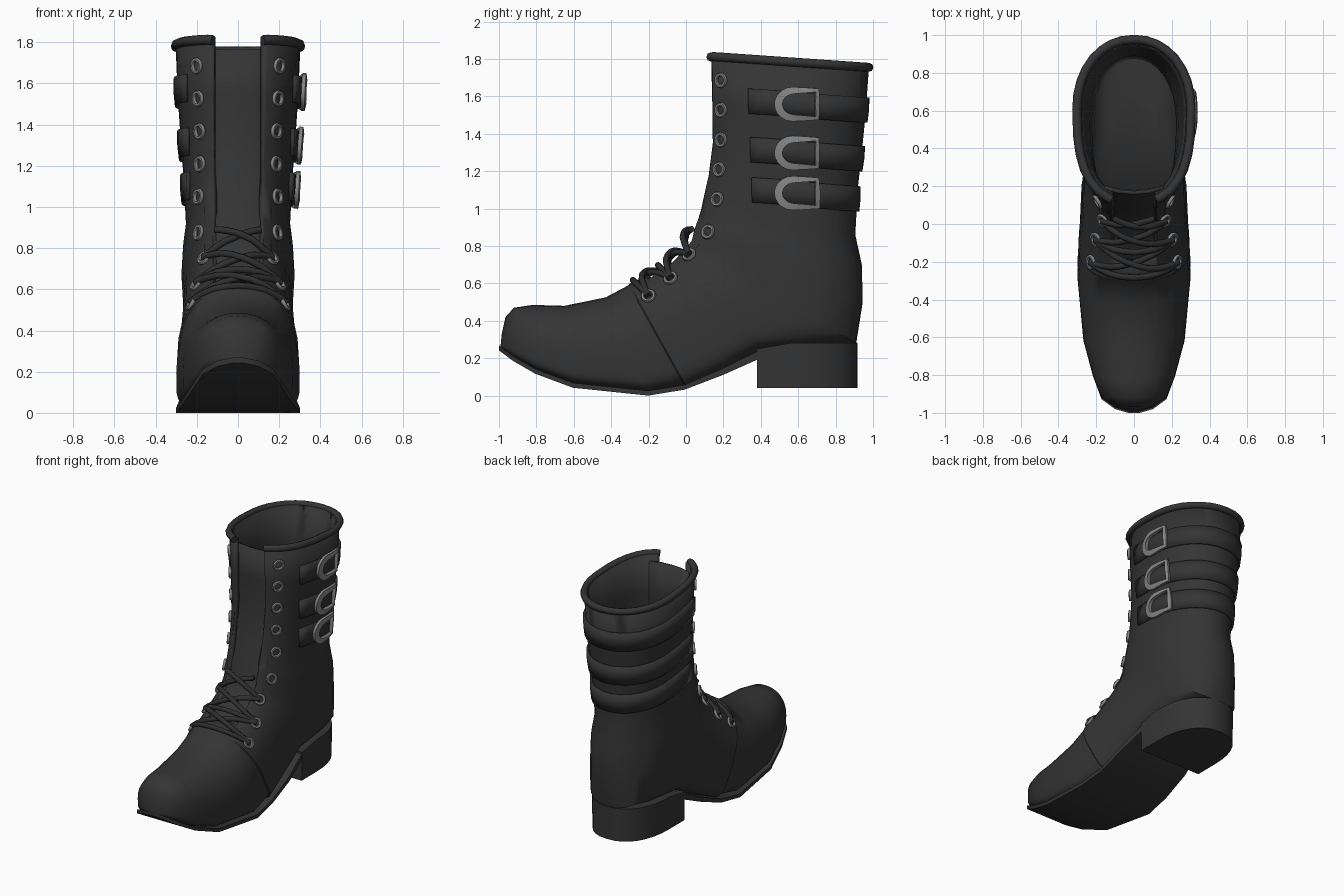
import bpy, bmesh, math
from mathutils import Vector
from mathutils.bvhtree import BVHTree

if "Cube" in bpy.data.objects:
    bpy.data.objects.remove(bpy.data.objects["Cube"])


def material(name, v):
    m = bpy.data.materials.new(name)
    m.diffuse_color = (v, v, v, 1)
    m.use_nodes = True
    m.node_tree.nodes["Principled BSDF"].inputs["Base Color"].default_value = m.diffuse_color
    return m


LEATHER = material("black leather", 0.035)
LACE = material("lace black", 0.028)
METAL = material("grey metal", 0.24)


def finish(ob, mat, angle=40):
    ob.data.materials.clear()
    ob.data.materials.append(mat)
    bpy.ops.object.select_all(action='DESELECT')
    ob.select_set(True)
    bpy.context.view_layer.objects.active = ob
    if ob.type == 'CURVE':
        bpy.ops.object.convert(target='MESH')
    bpy.ops.object.shade_smooth_by_angle(angle=math.radians(angle))


def from_bmesh(name, bm, mat, thickness=0, offset=0):
    bmesh.ops.recalc_face_normals(bm, faces=bm.faces)
    me = bpy.data.meshes.new(name)
    bm.to_mesh(me)
    ob = bpy.data.objects.new(name, me)
    bpy.context.collection.objects.link(ob)
    if thickness:
        mod = ob.modifiers.new("thickness", 'SOLIDIFY')
        mod.thickness, mod.offset = thickness, offset
    finish(ob, mat)


def skin(rows, closed=False, caps=()):
    """Join rows of points with quads, capping the chosen rows."""
    bm = bmesh.new()
    grid = [[bm.verts.new(p) for p in row] for row in rows]
    n = len(rows[0])
    for a, b in zip(grid, grid[1:]):
        for k in range(n if closed else n - 1):
            j = (k + 1) % n
            bm.faces.new((a[k], a[j], b[j], b[k]))
    for c in caps:
        bm.faces.new(grid[c])
    bmesh.ops.recalc_face_normals(bm, faces=bm.faces)
    return bm


def tube(name, pts, radius, mat, closed=False):
    cu = bpy.data.curves.new(name, 'CURVE')
    cu.dimensions = '3D'
    cu.bevel_depth, cu.bevel_resolution, cu.use_fill_caps = radius, 2, True
    sp = cu.splines.new('POLY')
    sp.points.add(len(pts) - 1)
    for q, p in zip(sp.points, pts):
        q.co = (*p, 1)
    sp.use_cyclic_u = closed
    ob = bpy.data.objects.new(name, cu)
    bpy.context.collection.objects.link(ob)
    finish(ob, mat, 50)


def left(v):
    return Vector((-v.x, v.y, v.z))


# Upper: sections fanning from toe to shaft (front y, z, back y, z, half width)
SECTIONS = [
    (-.985, .33, -.992, .26, .03), (-.965, .42, -.972, .245, .1), (-.92, .47, -.92, .205, .172),
    (-.82, .485, -.8, .135, .217), (-.65, .48, -.6, .06, .268), (-.43, .525, -.2, .018, .3),
    (-.307, .59, -.007, .05, .287),
    (-.2, .65, .2, .14, .278), (-.1, .72, .42, .25, .27), (-.04, .79, .75, .27, .268),
    (0, .85, .91, .28, .266), (.015, .9, .945, .5, .275), (.035, .95, .94, .7, .267),
    (.05, 1, .905, .86, .253), (.095, 1.18, .92, 1.12, .265), (.12, 1.35, .94, 1.3, .278),
    (.12, 1.55, .96, 1.5, .292), (.115, 1.815, .978, 1.755, .303)]
SEAM = 6
SIDES = 32


def ring(i, grow=1.0):
    """Rounded section, flat at the sole and oval higher up."""
    fy, fz, by, bz, w = SECTIONS[i]
    front, back = Vector((0, fy, fz)), Vector((0, by, bz))
    mid = front.lerp(back, .66 if i < SEAM else .57)
    n_front = 2.2 + .025 * i
    n_back = min(5.5, max(2.1, 5.5 - .95 * (i - 7)))
    pts = []
    for k in range(SIDES):
        t = 2 * math.pi * k / SIDES
        c, s = math.cos(t), math.sin(t)
        n, end = (n_front, front) if c > 0 else (n_back, back)
        p = mid + (end - mid) * abs(c) ** (2 / n) * grow
        p.x = math.copysign(w * grow * abs(s) ** (2 / n), s)
        pts.append(p)
    return pts


rings = [ring(i) for i in range(len(SECTIONS))]
# Stitched step where the vamp meets the rear part
rings.insert(SEAM + 1, [p + Vector((0, .008, 0)) for p in ring(SEAM, 1.025)])
bm = skin(rings, True, [0])
BODY = BVHTree.FromBMesh(bm)
# Front opening
GAP = .12
for x in (-GAP, GAP):
    bmesh.ops.bisect_plane(bm, geom=bm.verts[:] + bm.edges[:] + bm.faces[:],
                           plane_co=(x, 0, 0), plane_no=(1, 0, 0))
hole = []
for f in bm.faces:
    c = f.calc_center_median()
    if abs(c.x) < GAP and c.y < .3 and c.z > .66:
        hole.append(f)
bmesh.ops.delete(bm, geom=hole, context='FACES')
from_bmesh("boot_upper", bm, LEATHER, .03, -1)

# Tongue behind the opening
rows = []
for fy, fz, *_ in SECTIONS[SEAM:]:
    z = min(fz, 1.765) - (.03 if fz < .95 else 0)
    rows.append([(x, fy + .05 + 1.1 * x * x, z) for x in (-.16, -.08, 0, .08, .16)])
from_bmesh("tongue", skin(rows), LEATHER, .02)

# Rolled collar around the top
cut = Vector((GAP, .13, 1.81))
top = [p for p in rings[-1] if abs(p.x) > GAP or p.y > .5]
tube("collar", [cut] + top + [left(cut)], .024, LEATHER)

# Sole follows the underside of the foot sections
rows = []
for fy, fz, y, z, w in SECTIONS[:9]:
    low, high = max(0, z - .018 - .05 * max(0, y)), z + .008
    w = w if y < .3 else .245
    y *= 1.008
    rows.append([(-w, y, low), (w, y, low), (w, y, high), (-w, y, high)])
from_bmesh("sole", skin(rows, True, [0, -1]), LEATHER)

# Heel block: straight front, rounded back
HEEL = .252
plan = [(HEEL, .38)]
for i in range(9):
    a = math.pi / 2 * i / 8
    plan.append((HEEL * max(0, math.cos(a)) ** .85, .55 + .368 * math.sin(a) ** .9))
plan += [(-x, y) for x, y in reversed(plan[:-1])]
rows = [[(x, y, .04) for x, y in plan],
        [(x * 1.02, y, .25 + .03 * min(1, (y - .38) / .15)) for x, y in plan]]
from_bmesh("heel", skin(rows, True, [0, 1]), LEATHER)


def side_hit(y, z):
    """Point and outward normal on the right side of the boot."""
    p, n, _, _ = BODY.ray_cast(Vector((1, y, z)), Vector((-1, 0, 0)))
    return p, (n if n.x > 0 else -n)


# Three straps wrapped around the shaft, each with a D buckle
for i, zc in enumerate((1.56, 1.3, 1.085)):
    rows = []
    for k in range(27):
        a = .8 + (2 * math.pi - 1.45) * k / 26
        d = Vector((math.sin(a), -math.cos(a), 0))
        row = []
        for h in (-.067, 0, .067):
            start = Vector((0, .6, zc - .005 + h + .028 * math.cos(a)))
            p = BODY.ray_cast(start, d)[0]
            row.append(p + d * (.008 if h else .011))
        rows.append(row)
    from_bmesh(f"strap_{i + 1}", skin(rows), LEATHER, .018)

    # Flat D frame, wider on its round side
    R = .074
    outline = [(.695, -R), (.695, 0), (.695, R), (.64, R)]
    outline += [(.58 - .085 * math.sin(math.pi * j / 10), R * math.cos(math.pi * j / 10))
                for j in range(11)] + [(.64, -R)]
    loops = [[], [], [], []]
    for y, h in outline:
        band = .012 + .01 * max(0, min(1, (.66 - y) / .1))
        v = Vector((y - .62, h)).normalized() * band
        for loop, side, out in zip(loops, (-1, 1, 1, -1), (.018, .018, .036, .042)):
            p, n = side_hit(y + v.x * side, zc + h + v.y * side)
            loop.append(p + n * out)
    from_bmesh(f"buckle_{i + 1}", skin(loops + loops[:1], True), METAL)

# Eyelets, mirrored on both sides
HOLES = [(-.2, .53), (-.08, .625), (.02, .75), (.12, .875)]
HOLES += [(.17 + .02 * min(1, k / 2), 1.05 + .159 * k) for k in range(5)]
anchors = []
for i, (y, z) in enumerate(HOLES):
    p, n = side_hit(y, z)
    anchors.append(p + n * .012)
    for side, name in ((1, "right"), (-1, "left")):
        q, m = Vector((p.x * side, p.y, p.z)), Vector((n.x * side, n.y, n.z))
        bpy.ops.mesh.primitive_torus_add(
            major_segments=16, minor_segments=6, major_radius=.031, minor_radius=.0105,
            location=q + m * .007, rotation=m.to_track_quat('Z', 'Y').to_euler())
        bpy.context.object.name = f"eyelet_{name}_{i + 1}"
        finish(bpy.context.object, METAL, 60)


# Laces crossing over the instep
def lace(name, a, b, lift):
    out = Vector((0, -1, 1)).normalized()
    pts = [a]
    for k in range(1, 8):
        p = a.lerp(b, k / 8)
        hit = BODY.ray_cast(p + out * .5, -out)[0] or p
        pts.append(hit + out * (.004 + lift * math.sin(math.pi * k / 8)))
    tube(name, pts + [b], .017, LACE)


lace("lace_bar_lower", left(anchors[0]), anchors[0], .006)
lace("lace_bar_upper", left(anchors[1]), anchors[1], .006)
for i in range(3):
    # The loose ends stop short on the tongue
    low, high = anchors[i], (anchors[i + 1] if i < 2 else Vector((.11, .03, .89)))
    lace(f"lace_cross_a{i + 1}", left(low), high, 0)
    lace(f"lace_cross_b{i + 1}", low, left(high), .018)
